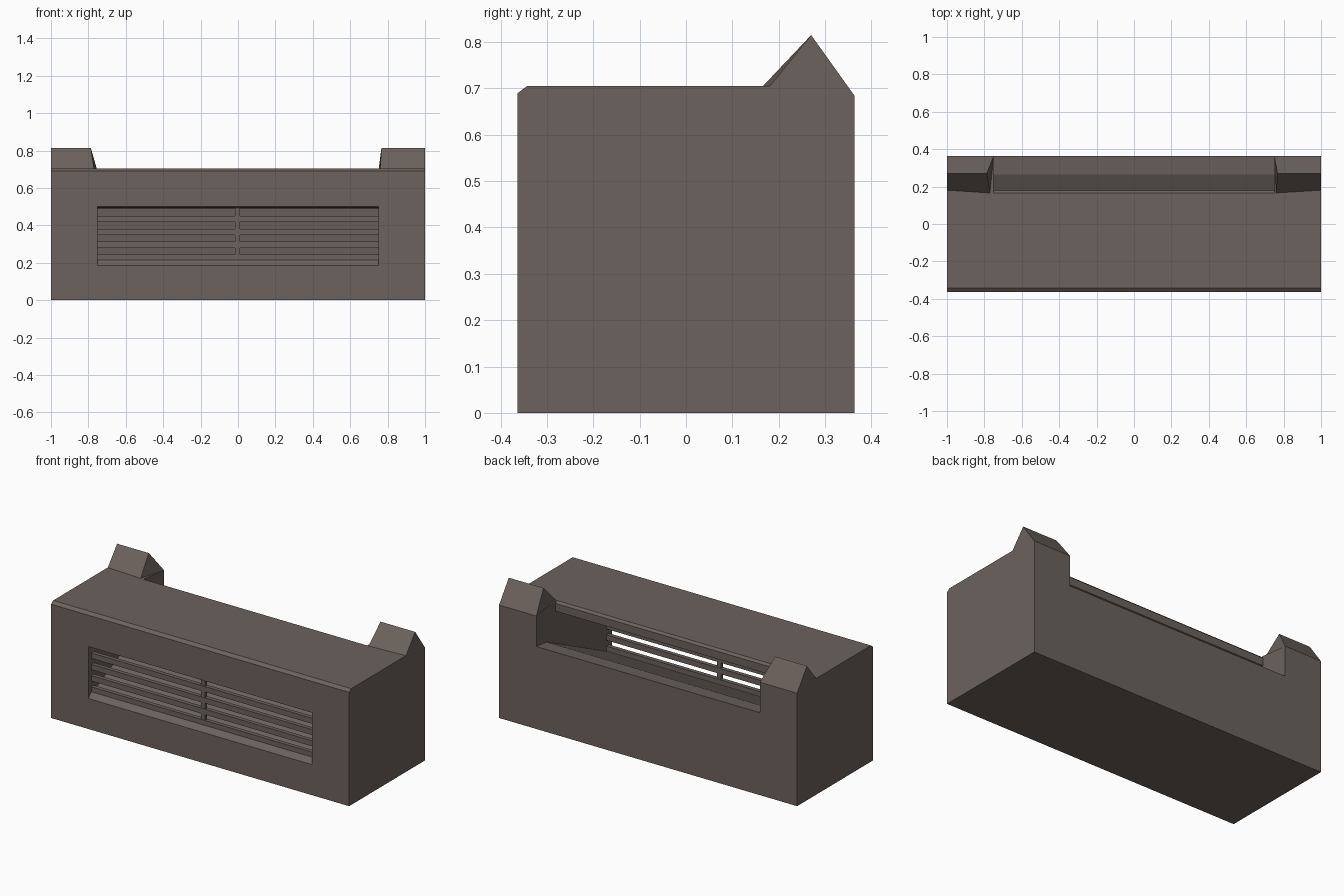
import bpy, bmesh

if "Cube" in bpy.data.objects:
    bpy.data.objects.remove(bpy.data.objects["Cube"])

stone = bpy.data.materials.new("warm grey concrete")
stone.diffuse_color = (0.150, 0.122, 0.109, 1)
stone.use_nodes = True
stone.node_tree.nodes["Principled BSDF"].inputs["Base Color"].default_value = stone.diffuse_color


def loft(name, sections):
    """Solid skinned between two matching lists of 3D points."""
    bm = bmesh.new()
    a, b = [[bm.verts.new(p) for p in s] for s in sections]
    n = len(a)
    bm.faces.new(a)
    bm.faces.new(b[::-1])
    for i in range(n):
        j = (i + 1) % n
        bm.faces.new((a[j], a[i], b[i], b[j]))
    bmesh.ops.recalc_face_normals(bm, faces=bm.faces)
    me = bpy.data.meshes.new(name)
    bm.to_mesh(me)
    bm.free()
    me.materials.append(stone)
    ob = bpy.data.objects.new(name, me)
    bpy.context.collection.objects.link(ob)
    return ob


def extrude(name, profile, x0, x1):
    """Side profile of (y, z) points pulled along x."""
    return loft(name, [[(x, y, z) for y, z in profile] for x in (x0, x1)])


F, B, W = -0.363, 0.363, 0.75   # front, back, half width of the duct

# end blocks
end = [(F, 0), (B, 0), (B, 0.685), (0.18, 0.705), (-0.343, 0.705), (F, 0.69)]
extrude("left_end_block", end, -1, -W)
extrude("right_end_block", end, W, 1)

# lower body: back ledge and floor sloping down to the vent sill
extrude("lower_body", [(F, 0), (B, 0), (B, 0.5), (0.265, 0.49),
                       (-0.305, 0.215), (-0.335, 0.215), (F, 0.185)], -W, W)

# roof slab over the sloping duct
extrude("roof_slab", [(F, 0.5), (-0.335, 0.492), (-0.305, 0.492), (0.18, 0.645),
                      (0.18, 0.692), (0.167, 0.705), (-0.343, 0.705), (F, 0.69)], -W, W)

# pointed corner posts with leaning inner sides
for name, s, ridge, front in (("left_post", -1, 0.787, 0.77), ("right_post", 1, 0.767, 0.76)):
    loft(name, [[(s, B, 0.685), (s, 0.27, 0.815), (s, 0.18, 0.704)],
                [(s * W, B, 0.685), (s * ridge, 0.27, 0.815), (s * front, 0.165, 0.704)]])

# vent grille: slats and centre divider
for i in range(4):
    z = 0.212 + i * 0.0685
    if i < 4:
        extrude(f"vent_slat_{i + 1}", [(-0.335, z), (-0.31, z), (-0.31, z + 0.033),
                                       (-0.335, z + 0.033)], -W, W)
extrude("vent_divider", [(-0.333, 0.2), (-0.312, 0.2), (-0.312, 0.5), (-0.333, 0.5)], -0.015, 0.012)
